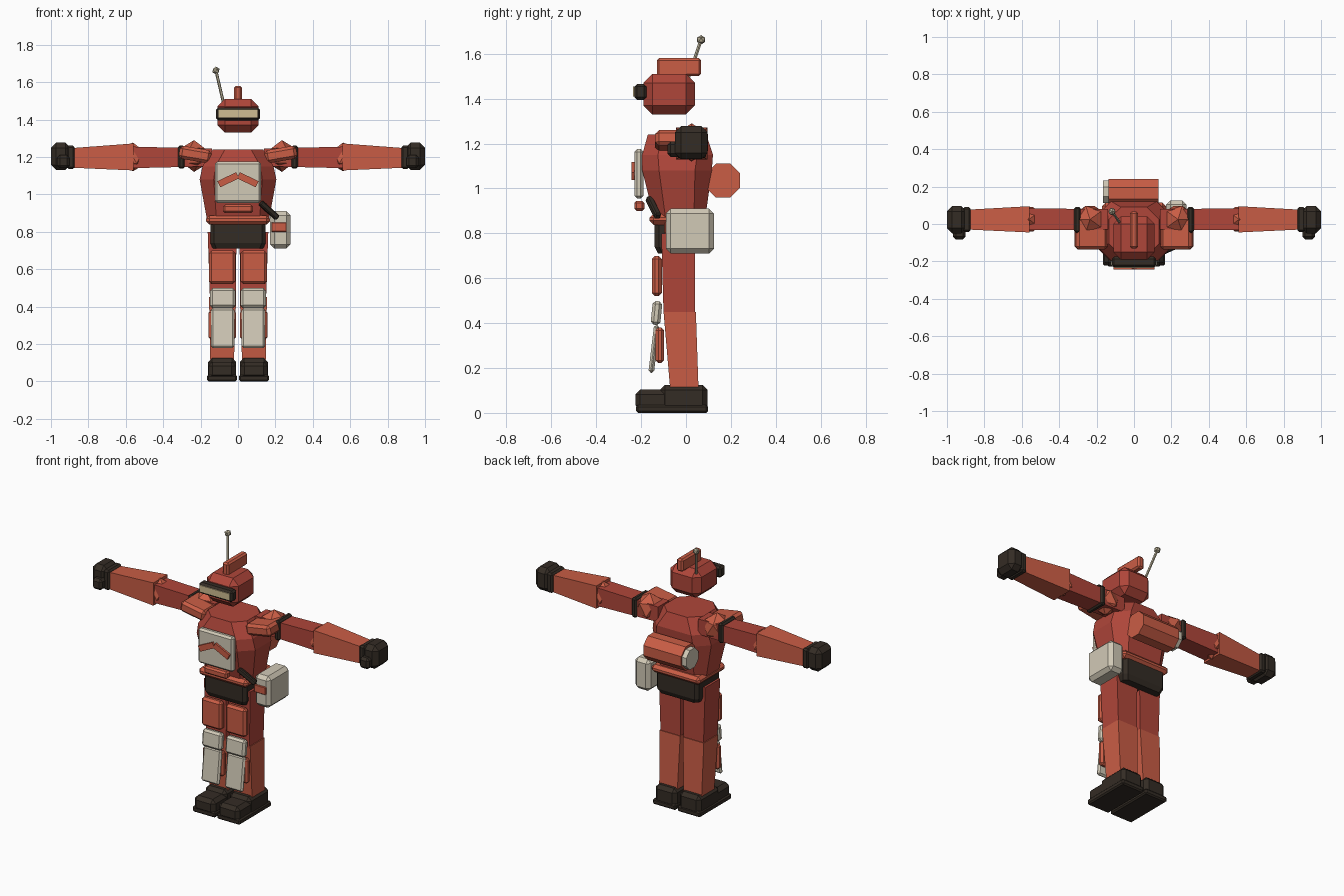
import bpy, bmesh, math
from mathutils import Matrix, Vector

old = bpy.data.objects.get("Cube")
if old:
    bpy.data.objects.remove(old)


def material(name, rgb):
    m = bpy.data.materials.new(name)
    m.use_nodes = True
    m.diffuse_color = (*rgb, 1)
    m.node_tree.nodes["Principled BSDF"].inputs["Base Color"].default_value = (*rgb, 1)
    return m


RED = material("brick red", (0.43, 0.061, 0.042))
ORANGE = material("burnt orange", (0.59, 0.11, 0.06))
CREAM = material("cream", (0.64, 0.585, 0.47))
DARK = material("dark brown", (0.034, 0.025, 0.018))
LENS = material("sand lens", (0.63, 0.51, 0.29))
METAL = material("dull metal", (0.46, 0.41, 0.29))


def finish(name, bm, mat, side=1):
    """Flip to the chosen side and turn the mesh into an object."""
    for v in bm.verts:
        v.co.x *= side
    bmesh.ops.recalc_face_normals(bm, faces=bm.faces[:])
    me = bpy.data.meshes.new(name)
    bm.to_mesh(me)
    bm.free()
    me.materials.append(mat)
    ob = bpy.data.objects.new(name, me)
    bpy.context.collection.objects.link(ob)
    return ob


def box(name, mat, x, y, z, bevel=0.015, rot=None, side=1):
    """Chamfered box from coordinate ranges, turned about its centre."""
    bm = bmesh.new()
    bmesh.ops.create_cube(bm, size=1)
    bmesh.ops.scale(bm, vec=(x[1] - x[0], y[1] - y[0], z[1] - z[0]), verts=bm.verts)
    if bevel:
        bmesh.ops.bevel(bm, geom=bm.edges[:], offset=bevel, segments=1, affect='EDGES')
    if rot:
        bmesh.ops.transform(bm, matrix=rot, verts=bm.verts)
    bmesh.ops.translate(bm, vec=(sum(x) / 2, sum(y) / 2, sum(z) / 2), verts=bm.verts)
    return finish(name, bm, mat, side)


def loft(name, mat, rings, axis="z", side=1):
    """Join rectangles (t, u0, u1, v0, v1, corner cut) along an axis."""
    bm = bmesh.new()
    loops = []
    for t, u0, u1, v0, v1, c in rings:
        pts = [(u0, v0), (u1, v0), (u1, v1), (u0, v1)]
        if c:
            pts = [(u0 + c, v0), (u1 - c, v0), (u1, v0 + c), (u1, v1 - c),
                   (u1 - c, v1), (u0 + c, v1), (u0, v1 - c), (u0, v0 + c)]
        loops.append([bm.verts.new((u, v, t) if axis == "z" else (t, u, v)) for u, v in pts])
    for a, b in zip(loops, loops[1:]):
        n = len(a)
        for i in range(n):
            bm.faces.new((a[i], a[(i + 1) % n], b[(i + 1) % n], b[i]))
    bm.faces.new(loops[0])
    bm.faces.new(loops[-1])
    return finish(name, bm, mat, side)


def rod(name, mat, a, b, r, sides=8, spin=0):
    """Straight prism between two points."""
    a, b = Vector(a), Vector(b)
    bm = bmesh.new()
    bmesh.ops.create_cone(bm, cap_ends=True, segments=sides, radius1=r, radius2=r,
                          depth=(b - a).length)
    turn = (b - a).to_track_quat('Z', 'Y').to_matrix().to_4x4()
    bmesh.ops.transform(bm, verts=bm.verts, matrix=Matrix.Translation((a + b) / 2)
                        @ turn @ Matrix.Rotation(spin, 4, 'Z'))
    return finish(name, bm, mat)


def ball(name, mat, centre, r, side=1):
    bm = bmesh.new()
    bmesh.ops.create_icosphere(bm, subdivisions=1, radius=r)
    bmesh.ops.translate(bm, vec=centre, verts=bm.verts)
    return finish(name, bm, mat, side)


def tilt(angle, axis):
    return Matrix.Rotation(angle, 4, axis)


# Head
box("helmet", RED, (-.11, .11), (-.19, .04), (1.33, 1.51), .04)
box("helmet_crest", ORANGE, (-.022, .022), (-.13, .067), (1.50, 1.58), .01)
box("visor_frame", DARK, (-.118, .118), (-.23, -.175), (1.395, 1.465), .012)
box("visor_lens", LENS, (-.105, .105), (-.236, -.228), (1.41, 1.453), 0)
rod("antenna_rod", METAL, (-.078, .01, 1.49), (-.118, .067, 1.662), .008, 6)
ball("antenna_tip", METAL, (-.118, .067, 1.662), .021)

# Torso
loft("torso", RED, [(.86, -.165, .165, -.14, .085, .05), (1.08, -.205, .205, -.195, .115, .075),
                    (1.15, -.19, .19, -.195, .12, .07), (1.24, -.135, .135, -.17, .09, .065)])
box("chest_plate", CREAM, (-.123, .123), (-.23, -.19), (.955, 1.175), .012)
for s in (1, -1):
    box("chest_chevron", ORANGE, (-.003, .108), (-.243, -.228), (1.06, 1.096), 0,
        tilt(.45, 'Y'), s)
box("chest_box", ORANGE, (-.08, .08), (-.23, -.185), (.90, .945), .01)
box("belt", ORANGE, (-.17, .17), (-.162, .115), (.838, .888), .018)
loft("pelvis", DARK, [(.71, -.135, .135, -.125, .085, .02), (.74, -.148, .148, -.14, .1, .02),
                      (.845, -.148, .148, -.14, .1, .02)])

# Hip pouch and strap
box("hip_pouch", CREAM, (.172, .28), (-.09, .125), (.71, .91), .022)
box("pouch_tab", ORANGE, (.178, .26), (-.097, -.085), (.80, .85), .004)
strap_dir = Vector((.09, .04, -.08)).to_track_quat('Z', 'Y').to_matrix().to_4x4()
box("pouch_strap", DARK, (.15, .18), (-.16, -.13), (.85, .98), .006, strap_dir)

# Rolled pack
rod("back_roll", ORANGE, (-.135, .165, 1.035), (.13, .165, 1.035), .082, 8, math.pi / 8)
rod("back_roll_cap", CREAM, (-.165, .172, 1.035), (-.13, .172, 1.035), .066, 8, math.pi / 8)

for s, tag in ((1, "left"), (-1, "right")):
    # Arm
    loft(tag + "_upper_arm", RED, [(.14, -.03, .08, 1.15, 1.245, 0),
                                   (.57, -.033, .083, 1.14, 1.255, 0)], "x", s)
    loft(tag + "_forearm", ORANGE, [(.56, -.045, .095, 1.128, 1.272, 0),
                                    (.88, -.03, .077, 1.142, 1.248, 0)], "x", s)
    ball(tag + "_shoulder", ORANGE, (.235, .025, 1.205), .085, s)
    ball(tag + "_elbow", ORANGE, (.562, .025, 1.20), .077, s)
    box(tag + "_shoulder_pad", ORANGE, (.143, .315), (-.137, .035), (1.178, 1.248), .016,
        tilt(-.17, 'Y'), s)
    box(tag + "_arm_band", DARK, (.285, .32), (-.047, .092), (1.137, 1.262), .01, None, s)
    box(tag + "_cuff", DARK, (.873, .915), (-.042, .09), (1.135, 1.26), .01, None, s)
    box(tag + "_hand", DARK, (.895, 1.0), (-.05, .096), (1.13, 1.277), .028, None, s)
    box(tag + "_thumb", DARK, (.9, .968), (-.083, -.02), (1.14, 1.21), .015, None, s)

    # Leg
    loft(tag + "_thigh", RED, [(.44, .012, .15, -.1, .04, 0), (.80, .008, .162, -.11, .04, 0)],
         "z", s)
    loft(tag + "_shin", ORANGE, [(.1, .022, .148, -.07, .056, 0), (.45, .01, .155, -.1, .044, 0)],
         "z", s)
    ball(tag + "_knee", ORANGE, (.083, -.028, .44), .075, s)
    box(tag + "_thigh_plate", ORANGE, (.014, .155), (-.152, -.108), (.52, .70), .014, None, s)
    box(tag + "_knee_plate", CREAM, (.014, .15), (-.153, -.11), (.392, .498), .013,
        tilt(-.1, 'X'), s)
    box(tag + "_shin_pad", ORANGE, (.012, .157), (-.135, -.098), (.222, .38), .012, None, s)
    box(tag + "_shin_plate", CREAM, (.02, .145), (-.155, -.13), (.178, .392), .01,
        tilt(-.12, 'X'), s)

    # Boot
    box(tag + "_boot", DARK, (.01, .16), (-.115, .095), (.01, .125), .022, None, s)
    box(tag + "_boot_toe", DARK, (.012, .158), (-.226, -.06), (.012, .105), .022, None, s)
    box(tag + "_boot_sole", DARK, (.006, .166), (-.222, .098), (0, .035), .008, None, s)
